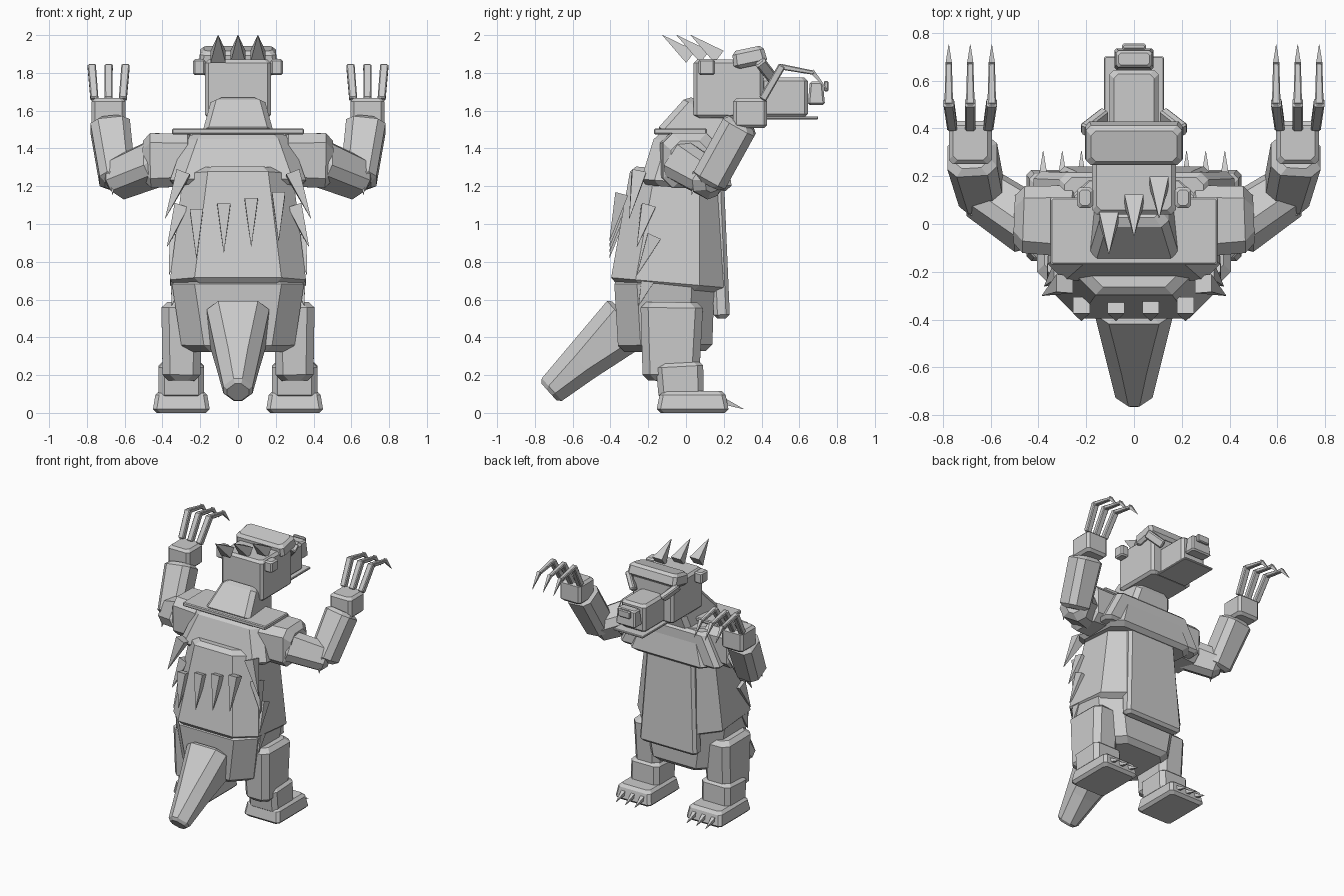
import bpy, bmesh
from mathutils import Vector

grey = bpy.data.materials.new("stone_grey")
grey.diffuse_color = (0.6, 0.6, 0.6, 1)


def loft(name, stations, cut=0.02, cap=0.02, mirror=False):
    """Chamfered block through stations (centre, width, depth)."""
    pts = [(Vector(c), w, h) for c, w, h in stations]
    d = (pts[-1][0] - pts[0][0]).normalized()
    ref = Vector((1, 0, 0)) if abs(d.x) < 0.8 else Vector((0, 1, 0))
    u = (ref - d * ref.dot(d)).normalized()
    v = d.cross(u)
    if cap:
        c0, w0, h0 = pts[0]
        c1, w1, h1 = pts[-1]
        pts[0] = (c0 + d * cap, w0, h0)
        pts[-1] = (c1 - d * cap, w1, h1)
        pts = [(c0, w0 - 2 * cap, h0 - 2 * cap)] + pts + [(c1, w1 - 2 * cap, h1 - 2 * cap)]
    bm = bmesh.new()
    rings = []
    for c, w, h in pts:
        a, b = w / 2, h / 2
        k = min(cut, a * 0.7, b * 0.7)
        if cut:
            loop = [(a, -b + k), (a, b - k), (a - k, b), (-a + k, b),
                    (-a, b - k), (-a, -b + k), (-a + k, -b), (a - k, -b)]
        else:
            loop = [(a, -b), (a, b), (-a, b), (-a, -b)]
        rings.append([bm.verts.new(c + u * x + v * y) for x, y in loop])
    n = len(rings[0])
    for r, s in zip(rings, rings[1:]):
        for i in range(n):
            j = (i + 1) % n
            bm.faces.new((r[i], r[j], s[j], s[i]))
    bm.faces.new(rings[0][::-1])
    bm.faces.new(rings[-1])
    bmesh.ops.recalc_face_normals(bm, faces=bm.faces)
    me = bpy.data.meshes.new(name)
    bm.to_mesh(me)
    bm.free()
    me.materials.append(grey)
    ob = bpy.data.objects.new(name, me)
    bpy.context.collection.objects.link(ob)
    if mirror:
        ob.modifiers.new("mirror", 'MIRROR').use_axis[0] = True
    return ob


def box(name, c, size, cut=0.015, mirror=False):
    x, y, z = c
    w, d, h = size
    return loft(name, [((x, y, z - h / 2), w, d), ((x, y, z + h / 2), w, d)], cut, cut, mirror)


def spike(name, base, tip, width, mirror=False):
    return loft(name, [(base, width, width), (tip, 0.002, 0.002)], 0, 0, mirror)


# Trunk
loft("hips", [((0, -0.11, 0.325), 0.60, 0.50), ((0, -0.115, 0.72), 0.70, 0.53)], 0.12, 0.035)
loft("torso", [((0, -0.10, 0.66), 0.72, 0.60), ((0, -0.045, 1.285), 0.58, 0.50)], 0.13, 0.03)
loft("chest", [((0, 0.0, 1.19), 0.72, 0.48), ((0, 0.02, 1.465), 0.57, 0.38)], 0.07, 0.03)
loft("chest_front", [((0, 0.14, 1.20), 0.84, 0.16), ((0, 0.14, 1.45), 0.62, 0.15)], 0.03, 0.02)
loft("belly_plate", [((0, 0.19, 0.50), 0.48, 0.085), ((0, 0.155, 1.32), 0.39, 0.085)], 0.02, 0.02)
box("shoulder_plate", (0, -0.03, 1.49), (0.70, 0.28, 0.03), 0.006)
loft("neck", [((0, 0.0, 1.40), 0.37, 0.36), ((0, 0.12, 1.62), 0.29, 0.27)], 0.03, 0.03)

# Head
box("head", (0, 0.225, 1.715), (0.35, 0.37, 0.31), 0.018)
loft("brow", [((0, 0.345, 1.835), 0.41, 0.18), ((0, 0.325, 1.93), 0.40, 0.17)], 0.02, 0.02)
box("ear", (0.205, 0.11, 1.83), (0.065, 0.085, 0.085), 0.01, True)
loft("eye_ridge", [((0.21, 0.39, 1.86), 0.04, 0.06), ((0.12, 0.46, 1.77), 0.04, 0.06)], 0.008, 0.008, True)
box("muzzle", (0, 0.52, 1.67), (0.205, 0.25, 0.21), 0.018)
box("jaw", (0, 0.55, 1.562), (0.25, 0.30, 0.016), 0.004)
loft("nose", [((0, 0.69, 1.63), 0.165, 0.09), ((0, 0.69, 1.755), 0.15, 0.07)], 0.01, 0.01)
box("nose_tip", (0, 0.742, 1.73), (0.10, 0.025, 0.055), 0.006)
for i in range(3):
    x, y = (i - 1) * 0.105, i * 0.075
    spike("head_spike", (x, y + 0.025, 1.885), (x, y - 0.125, 2.0), 0.08)

# Arms
loft("shoulder", [((0.22, 0.01, 1.34), 0.30, 0.28), ((0.50, 0.02, 1.335), 0.28, 0.29)], 0.05, 0.04, True)
loft("upper_arm", [((0.40, -0.03, 1.335), 0.22, 0.22), ((0.67, 0.15, 1.225), 0.20, 0.20)], 0.045, 0.04, True)
loft("forearm", [((0.635, 0.115, 1.215), 0.19, 0.19), ((0.68, 0.295, 1.54), 0.21, 0.19)], 0.04, 0.025, True)
box("hand", (0.685, 0.34, 1.587), (0.18, 0.18, 0.16), 0.018, True)
for x, t in ((0.61, 0.595), (0.685, 0.685), (0.76, 0.775)):
    loft("finger", [((x, 0.405, 1.66), 0.042, 0.042), ((t, 0.51, 1.84), 0.044, 0.04)], 0.006, 0.006, True)
    loft("fingertip", [((t, 0.50, 1.833), 0.036, 0.03), ((t, 0.68, 1.80), 0.026, 0.022)], 0.005, 0.004, True)
    spike("hand_claw", (t, 0.665, 1.81), (t, 0.75, 1.71), 0.026, True)
for x, y in ((0.61, 0.10), (0.66, 0.06)):
    spike("elbow_spike", (x, y, 1.27), (x + 0.005, y - 0.03, 1.155), 0.05, True)

# Legs
loft("thigh", [((0.30, -0.08, 0.17), 0.20, 0.30), ((0.295, -0.075, 0.585), 0.22, 0.33)], 0.04, 0.03, True)
loft("shin", [((0.30, -0.025, 0.08), 0.24, 0.24), ((0.30, -0.035, 0.265), 0.24, 0.25)], 0.03, 0.02, True)
loft("foot", [((0.30, 0.035, 0.0), 0.30, 0.38), ((0.30, 0.035, 0.115), 0.275, 0.35)], 0.02, 0.02, True)
for x in (0.22, 0.30, 0.38):
    spike("toe_claw", (x, 0.18, 0.07), (x, 0.305, 0.02), 0.04, True)

# Tail
loft("tail", [((0, -0.30, 0.49), 0.33, 0.31), ((0, -0.555, 0.265), 0.225, 0.215),
              ((0, -0.725, 0.11), 0.155, 0.16)], 0.06, 0.02)

# Back spikes
for i in range(4):
    x, z = -0.22 + i * 0.145, 1.07 + i * 0.03
    spike("back_spike", (x, -0.34, z), (x, -0.405, z - 0.25), 0.07)
for base, tip in (((0.29, -0.25, 1.27), (0.385, -0.30, 1.03)),
                  ((0.30, -0.20, 1.09), (0.375, -0.26, 0.88)),
                  ((0.325, -0.17, 0.93), (0.365, -0.26, 0.73)),
                  ((0.32, -0.20, 0.71), (0.35, -0.25, 0.57))):
    spike("side_spike", base, tip, 0.075, True)
